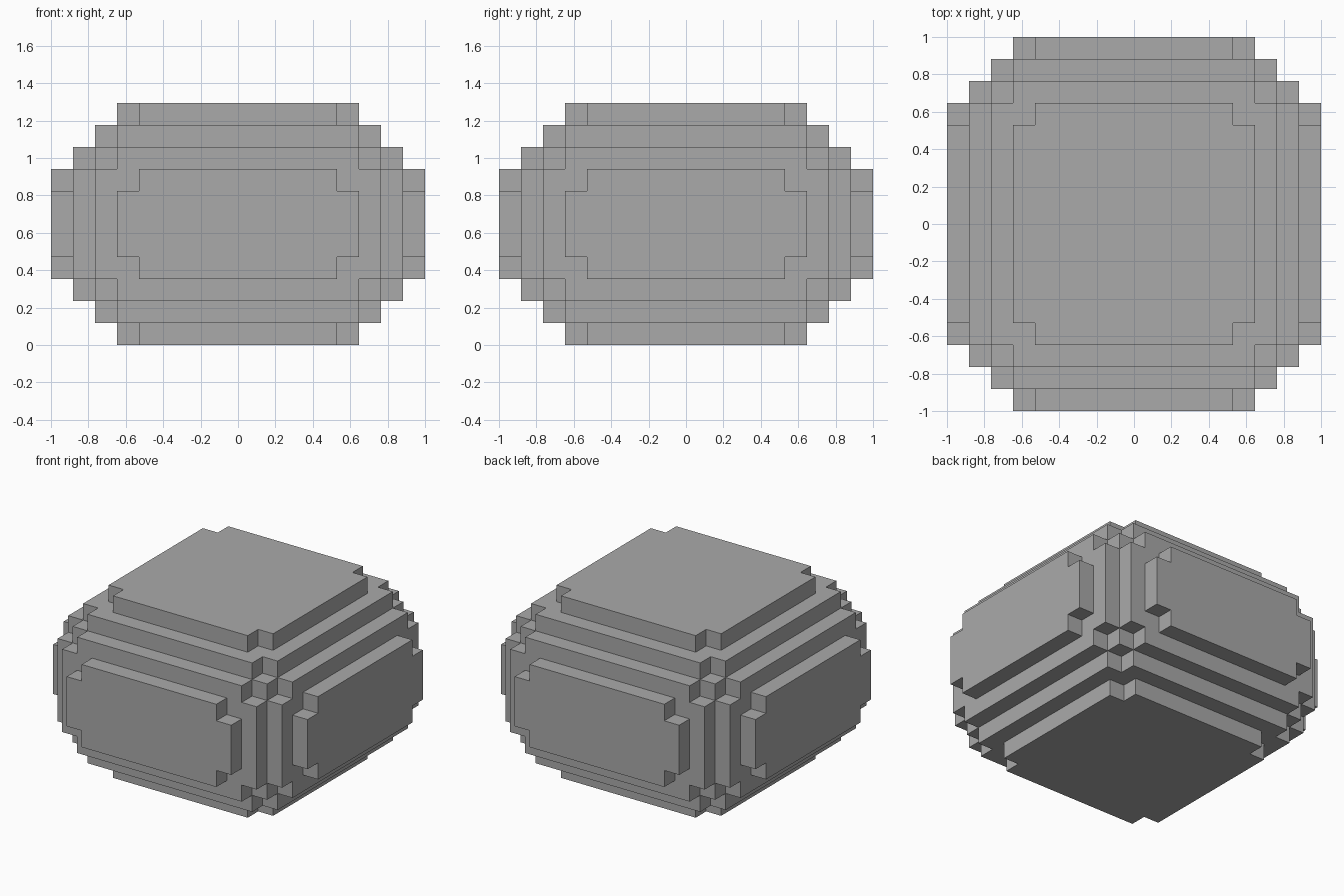
import bpy, bmesh
from itertools import product
from mathutils import Vector

if "Cube" in bpy.data.objects:
    bpy.data.objects.remove(bpy.data.objects["Cube"])

UNIT = 2 / 17          # size of one block
STEPS = 4              # stepped blocks on each side of the core
CORE = (4.5, 4.5, 1.5)  # half size of the core, in blocks
HEIGHT = 11 * UNIT


def filled(cell):
    """Stepped rounding: how far a block may sit outside the core."""
    a = [abs(v) for v in cell]
    return sum(v * v for v in a) <= 17 and sum(a) <= 6


def edge_pos(n, core):
    """Coordinate of grid line n (0..9); the middle cell is the wide core."""
    return -(core + STEPS - n) if n <= STEPS else core + n - STEPS - 1


def point(idx):
    p = Vector([edge_pos(n, c) for n, c in zip(idx, CORE)]) * UNIT
    p.z += HEIGHT / 2
    return p


# Skin of the stepped, rounded block: one quad per exposed cell side
bm = bmesh.new()
verts = {}


def vert(idx):
    if idx not in verts:
        verts[idx] = bm.verts.new(point(idx))
    return verts[idx]


for cell in product(range(-STEPS, STEPS + 1), repeat=3):
    if not filled(cell):
        continue
    for axis, side in product(range(3), (-1, 1)):
        neighbour = list(cell)
        neighbour[axis] += side
        if filled(neighbour):
            continue
        u, v = (axis + 1) % 3, (axis + 2) % 3
        corners = []
        for du, dv in ((0, 0), (1, 0), (1, 1), (0, 1)):
            idx = [c + STEPS for c in cell]
            idx[axis] += side > 0
            idx[u] += du
            idx[v] += dv
            corners.append(vert(tuple(idx)))
        bm.faces.new(corners if side > 0 else corners[::-1])

mesh = bpy.data.meshes.new("stepped_block")
bm.to_mesh(mesh)
bm.free()

# Plain grey
grey = bpy.data.materials.new("stone_grey")
grey.diffuse_color = (0.40, 0.40, 0.40, 1)
grey.use_nodes = True
grey.node_tree.nodes["Principled BSDF"].inputs["Base Color"].default_value = grey.diffuse_color
mesh.materials.append(grey)

block = bpy.data.objects.new("stepped_block", mesh)
bpy.context.collection.objects.link(block)
